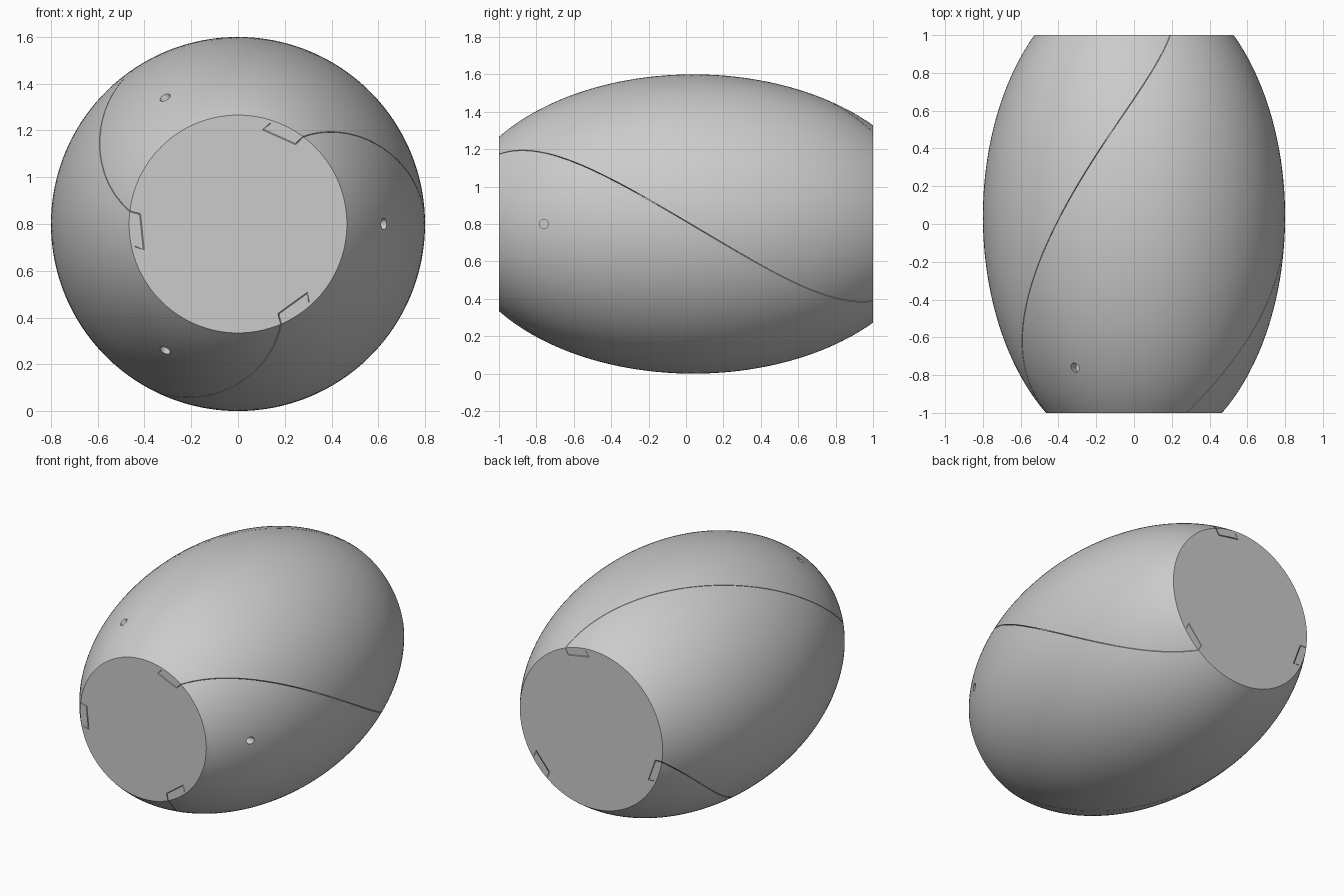
import bpy
import bmesh
from math import sin, cos, radians, pi, sqrt
from mathutils import Matrix, Vector

cube = bpy.data.objects.get("Cube")
if cube:
    bpy.data.objects.remove(cube)

grey = bpy.data.materials.new("plain grey")
grey.use_nodes = True
colour = (0.6, 0.6, 0.6, 1)
grey.diffuse_color = colour
grey.node_tree.nodes["Principled BSDF"].inputs["Base Color"].default_value = colour

CENTRE_Z = 0.8
RINGS = 72
ARC_STEPS = 44
GAP = 0.002  # half width of a seam


def radius(y):
    return 0.8 * sqrt(1 - ((y - 0.039) / 1.278) ** 2)


def seam_angle(y):
    return radians(1 - 42.5 * y - 9.8 * y ** 3)


# Hooked seam outline: (distance along the rim, depth below the surface)
hook = [(-GAP, 0), (0.008 - GAP, 0.045 + GAP), (0.178 + GAP, 0.048 + GAP),
        (0.155 + GAP, 0.015), (0.155 - GAP, 0.015), (0.178 - GAP, 0.048 - GAP),
        (0.008 + GAP, 0.045 - GAP), (GAP, 0)]


def ring_points(y):
    """Cross-section at y: three arcs separated by hooked slits."""
    r = radius(y)
    points = []
    for part in range(3):
        start = seam_angle(y) + part * 2 * pi / 3
        polar = [(start + u / r, r - d) for u, d in hook]
        span = 2 * pi / 3 - 2 * GAP / r
        polar += [(start + GAP / r + span * i / ARC_STEPS, r)
                  for i in range(1, ARC_STEPS)]
        points += [(p * cos(a), y, CENTRE_Z + p * sin(a)) for a, p in polar]
    return points


# Barrel body with twisted seams, lofted from front to back
bm = bmesh.new()
rings = [[bm.verts.new(p) for p in ring_points(-1 + 2 * i / RINGS)]
         for i in range(RINGS + 1)]
for a, b in zip(rings, rings[1:]):
    for i in range(len(a)):
        j = (i + 1) % len(a)
        bm.faces.new((a[i], a[j], b[j], b[i]))
bm.faces.new(rings[0])
bm.faces.new(rings[-1])
bmesh.ops.recalc_face_normals(bm, faces=bm.faces)
mesh = bpy.data.meshes.new("barrel_body")
bm.to_mesh(mesh)
bm.free()
body = bpy.data.objects.new("barrel_body", mesh)
bpy.context.collection.objects.link(body)
mesh.materials.append(grey)

# Three small radial holes near the front
bm = bmesh.new()
for k in range(3):
    angle = k * 2 * pi / 3
    out = Vector((cos(angle), 0, sin(angle)))
    place = out * radius(-0.76) + Vector((0, -0.76, CENTRE_Z))
    turn = out.to_track_quat('Z', 'Y').to_matrix().to_4x4()
    bmesh.ops.create_cone(bm, cap_ends=True, segments=24, radius1=0.024,
                          radius2=0.024, depth=0.1,
                          matrix=Matrix.Translation(place) @ turn)
cut_mesh = bpy.data.meshes.new("hole_cutter")
bm.to_mesh(cut_mesh)
bm.free()
cut_mesh.materials.append(grey)
cutter = bpy.data.objects.new("hole_cutter", cut_mesh)
bpy.context.collection.objects.link(cutter)
cutter.hide_render = True

cut = body.modifiers.new("holes", 'BOOLEAN')
cut.operation = 'DIFFERENCE'
cut.solver = 'EXACT'
cut.object = cutter
bpy.ops.object.select_all(action='DESELECT')
body.select_set(True)
bpy.context.view_layer.objects.active = body
bpy.ops.object.modifier_apply(modifier=cut.name)
bpy.data.objects.remove(cutter)

bpy.ops.object.shade_smooth_by_angle(angle=radians(30))
